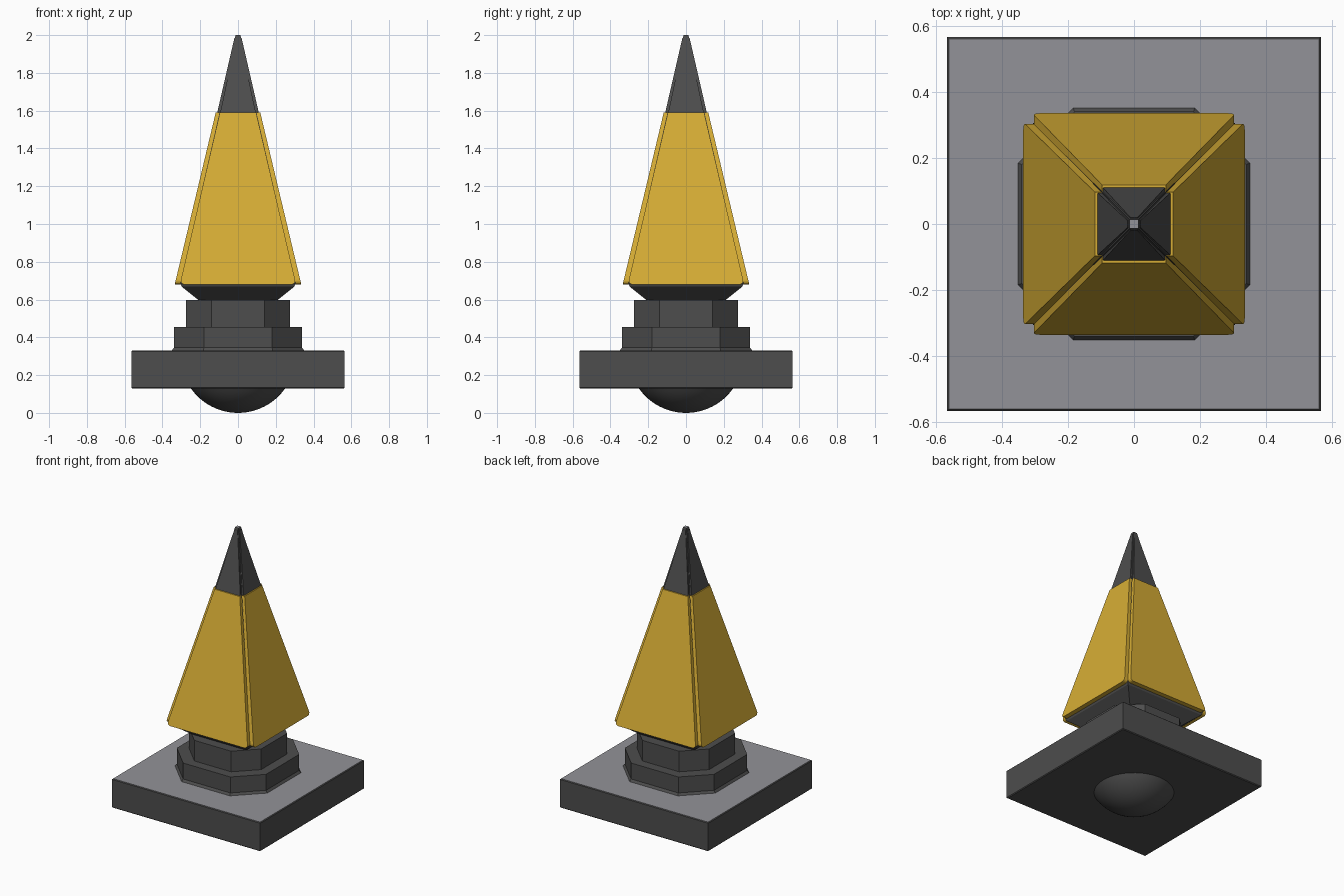
import bpy, bmesh, math

if "Cube" in bpy.data.objects:
    bpy.data.objects.remove(bpy.data.objects["Cube"])


def material(name, rgb):
    m = bpy.data.materials.new(name)
    m.diffuse_color = (*rgb, 1)
    m.use_nodes = True
    m.node_tree.nodes["Principled BSDF"].inputs["Base Color"].default_value = m.diffuse_color
    return m


DARK = material("dark grey", (0.075, 0.075, 0.075))
LIGHT = material("light grey", (0.29, 0.29, 0.315))
YELLOW = material("golden yellow", (0.68, 0.42, 0.036))


def finish(name, bm, mats):
    bmesh.ops.recalc_face_normals(bm, faces=bm.faces)
    me = bpy.data.meshes.new(name)
    bm.to_mesh(me)
    bm.free()
    for m in mats:
        me.materials.append(m)
    ob = bpy.data.objects.new(name, me)
    bpy.context.collection.objects.link(ob)
    return ob


def loft(name, rings, mats):
    """Skin a stack of equal-count rings and cap both ends."""
    bm = bmesh.new()
    rows = [[bm.verts.new(p) for p in r] for r in rings]
    n = len(rows[0])
    for a, b in zip(rows, rows[1:]):
        for i in range(n):
            bm.faces.new((a[i], a[(i + 1) % n], b[(i + 1) % n], b[i]))
    bm.faces.new(rows[0][::-1])
    bm.faces.new(rows[-1])
    return finish(name, bm, mats)


def square(h, z, cut=0.0):
    """Square ring; with cut, a square with clipped corners."""
    if cut == 0:
        return [(h, -h, z), (h, h, z), (-h, h, z), (-h, -h, z)]
    f = h - cut
    return [(f, -h, z), (h, -f, z), (h, f, z), (f, h, z),
            (-f, h, z), (-h, f, z), (-h, -f, z), (-f, -h, z)]


def circle(r, z, n=48):
    return [(r * math.cos(2 * math.pi * i / n), r * math.sin(2 * math.pi * i / n), z)
            for i in range(n)]


def light_top(ob):
    """Second material on the faces that point straight up."""
    for p in ob.data.polygons:
        if p.normal.z > 0.95:
            p.material_index = 1


# square base plate with a lighter top
E = 0.005
base = loft("base_plate", [square(0.56, 0.13), square(0.565, 0.13 + E),
                           square(0.565, 0.33 - E), square(0.56, 0.33)], [DARK, LIGHT])
light_top(base)

# shallow dome under the base
R = 0.305
rings = []
for i in range(1, 13):
    a = math.radians(56) * i / 12
    rings.append(circle(R * math.sin(a), R - R * math.cos(a)))
rings.insert(0, circle(0.003, 0.0))
dome = loft("bottom_dome", rings, [DARK])
for p in dome.data.polygons:
    p.use_smooth = abs(p.normal.z) < 0.9999

# clipped-corner collars
loft("lower_collar", [square(0.355, 0.325, 0.17), square(0.34, 0.345, 0.16),
                      square(0.34, 0.455, 0.16)], [DARK])
loft("upper_collar", [square(0.275, 0.45, 0.135), square(0.275, 0.597, 0.135)], [DARK])

# dark pyramid core with a chamfered underside and a small light cap
core = loft("spire_core", [square(0.20, 0.59), square(0.298, 0.668), square(0.305, 0.685),
                           square(0.098, 1.59), square(0.013, 2.0)], [DARK, LIGHT])
light_top(core)


def panel(name, z0, z1, out0, out1, w0, w1, r, depth, mat, turn):
    """Tapered cladding plate with rounded lower corners, turned round z."""
    def width(z):
        return w0 + (w1 - w0) * (z - z0) / (z1 - z0)

    side = []
    for i in range(5):
        a = math.pi / 2 * i / 4
        z = z0 + r * (1 - math.cos(a))
        side.append((width(z) - r * (1 - math.sin(a)), z))
    side.append((w1, z1))
    outline = side + [(-x, z) for x, z in reversed(side)]
    c, s = math.cos(turn), math.sin(turn)
    rings = []
    for d in (0, depth):
        ring = []
        for x, z in outline:
            y = -(out0 + (out1 - out0) * (z - z0) / (z1 - z0) - d)
            ring.append((x * c - y * s, x * s + y * c, z))
        rings.append(ring)
    return loft(name, rings, [mat])


# four yellow side plates and four dark tip plates
for k, label in enumerate(("front", "right", "back", "left")):
    t = k * math.pi / 2
    panel(label + "_yellow_panel", 0.68, 1.59, 0.335, 0.118, 0.308, 0.096, 0.025, 0.035, YELLOW, t)
    panel(label + "_tip_panel", 1.59, 1.985, 0.110, 0.019, 0.094, 0.010, 0.004, 0.015, DARK, t)
